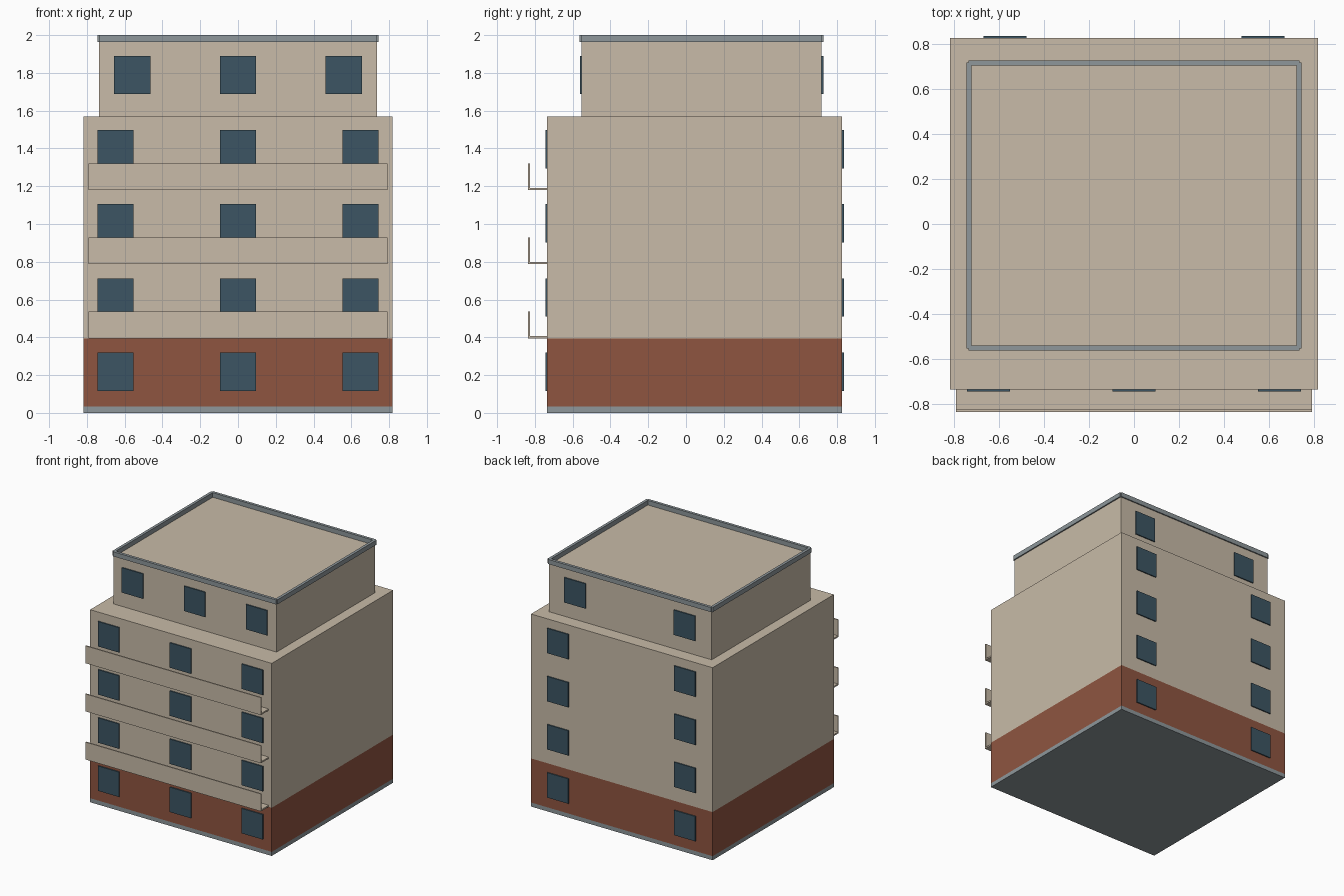
import bpy, bmesh

if "Cube" in bpy.data.objects:
    bpy.data.objects.remove(bpy.data.objects["Cube"])

FLOOR = 0.3925             # storey height
HX, Y0, Y1 = 0.819, -0.735, 0.827      # main block
UX, U0, U1 = 0.735, -0.553, 0.718      # set-back top storey


def material(name, hexcode):
    def lin(c):
        c /= 255
        return c / 12.92 if c <= 0.04045 else ((c + 0.055) / 1.055) ** 2.4
    m = bpy.data.materials.new(name)
    m.diffuse_color = [lin(int(hexcode[i:i + 2], 16)) for i in (0, 2, 4)] + [1]
    m.use_nodes = True
    m.node_tree.nodes["Principled BSDF"].inputs["Base Color"].default_value = m.diffuse_color
    return m


BEIGE = material("beige render", "C8BBA8")
BRICK = material("red brick", "8F5540")
GLASS = material("dark blue glass", "3C5563")
GREY = material("grey stone", "8E979B")


def make(name, bm, mat):
    bmesh.ops.recalc_face_normals(bm, faces=bm.faces)
    mesh = bpy.data.meshes.new(name)
    bm.to_mesh(mesh)
    bm.free()
    mesh.materials.append(mat)
    ob = bpy.data.objects.new(name, mesh)
    bpy.context.collection.objects.link(ob)
    return ob


def box(name, x, y, z, mat):
    bm = bmesh.new()
    bmesh.ops.create_cube(bm, size=1)
    for v in bm.verts:
        v.co = [r[0] if c < 0 else r[1] for c, r in zip(v.co, (x, y, z))]
    return make(name, bm, mat)


def prism(name, profile, x0, x1, mat):
    # extrude a (y, z) profile along x
    bm = bmesh.new()
    face = bm.faces.new([bm.verts.new((x0, y, z)) for y, z in profile])
    ext = bmesh.ops.extrude_face_region(bm, geom=[face])["geom"]
    verts = [g for g in ext if isinstance(g, bmesh.types.BMVert)]
    bmesh.ops.translate(bm, verts=verts, vec=(x1 - x0, 0, 0))
    return make(name, bm, mat)


# Stacked masses
box("plinth", (-HX, HX), (Y0, Y1), (0, 0.033), GREY)
box("ground_floor", (-HX, HX), (Y0, Y1), (0.033, FLOOR), BRICK)
box("middle_floors", (-HX, HX), (Y0, Y1), (FLOOR, 4 * FLOOR), BEIGE)
box("top_floor", (-UX, UX), (U0, U1), (4 * FLOOR, 5 * FLOOR), BEIGE)

# Roof parapet: four bars leaving notched corners
O, I = 0.010, 0.013        # overhang outside and inside the wall line
Z = (5 * FLOOR, 2.0)
box("parapet_front", (-UX, UX), (U0 - O, U0 + I), Z, GREY)
box("parapet_back", (-UX, UX), (U1 - I, U1 + O), Z, GREY)
for side, s in (("left", -1), ("right", 1)):
    xs = sorted((s * (UX - I), s * (UX + O)))
    box("parapet_" + side, xs, (U0, U1), Z, GREY)

# Balconies: L-shaped slab and front panel, open at the ends
for k in (1, 2, 3):
    z, t, yf = k * FLOOR + 0.002, 0.012, -0.836
    prism(f"balcony_{k}", [(Y0, z), (yf, z), (yf, z + 0.142), (yf + 0.010, z + 0.142),
                           (yf + 0.010, z + t), (Y0, z + t)], -0.792, 0.792, BEIGE)

# Window plates: three per floor in front, two at the back
W, P = 0.0955, 0.009
for k in range(5):
    top = k == 4
    zs = (k * FLOOR + 0.117, k * FLOOR + 0.320)
    yf, yb = (U0, U1) if top else (Y0, Y1)
    fx, bx = (0.560, 0.494) if top else (0.648, 0.573)
    for i, x in enumerate((-fx, 0, fx)):
        box(f"front_window_{k}_{i}", (x - W, x + W), (yf - P, yf), zs, GLASS)
    for i, x in enumerate((-bx, bx)):
        box(f"back_window_{k}_{i}", (x - W, x + W), (yb, yb + P), zs, GLASS)
